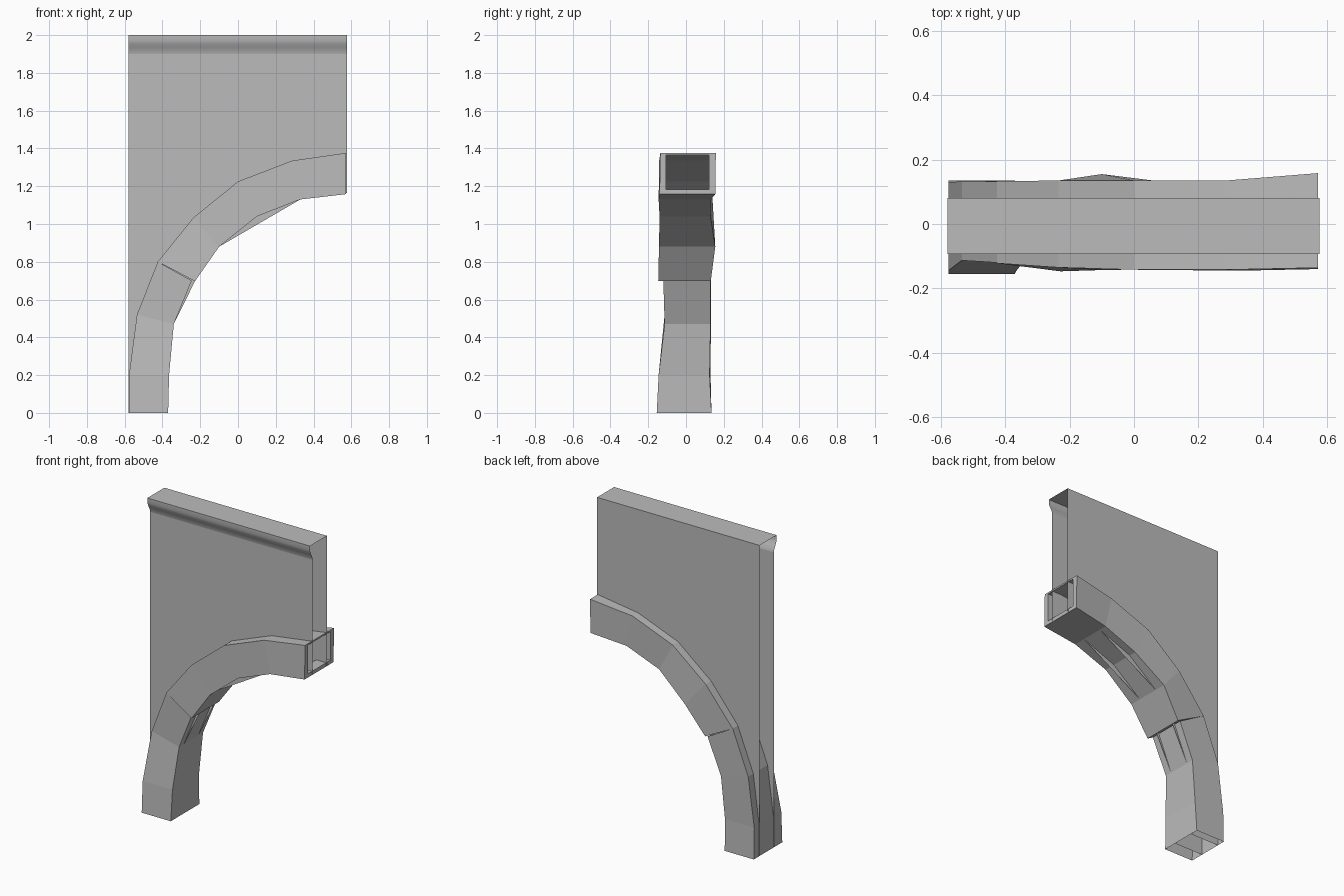
import bpy, bmesh, math

cube = bpy.data.objects.get("Cube")
if cube:
    bpy.data.objects.remove(cube)

stone = bpy.data.materials.new("grey_stone")
stone.use_nodes = True
colour = (0.5, 0.5, 0.5, 1)
stone.diffuse_color = colour
stone.node_tree.nodes["Principled BSDF"].inputs["Base Color"].default_value = colour


def finish(name, bm):
    mesh = bpy.data.meshes.new(name)
    bm.to_mesh(mesh)
    bm.free()
    mesh.materials.append(stone)
    obj = bpy.data.objects.new(name, mesh)
    bpy.context.collection.objects.link(obj)
    return obj


def loft(bm, rings, closed):
    """Join successive rings of vertices with quads."""
    for a, b in zip(rings, rings[1:]):
        n = len(a)
        for i in range(n if closed else n - 1):
            j = (i + 1) % n
            bm.faces.new((a[i], a[j], b[j], b[i]))


def beam(name, stations):
    """Hollow arch section: outer edge, inner edge, front y (outer, inner), back y (outer, inner)."""
    bm = bmesh.new()
    rings = []
    for (ox, oz), (ix, iz), (fo, fi), (bo, bi) in stations:
        corners = ((ox, fo, oz), (ix, fi, iz), (ix, bi, iz), (ox, bo, oz))
        rings.append([bm.verts.new(c) for c in corners])
    loft(bm, rings, True)
    return bm, rings


# Centre lines of the arch, outer edge and soffit
outer = [(-.577, 0), (-.577, .2), (-.535, .52), (-.425, .80),
         (-.235, 1.035), (0, 1.225), (.285, 1.335), (.572, 1.376)]
inner = [(-.37, 0), (-.365, .2), (-.34, .47), (-.245, .70),
         (-.1, .88), (.1, 1.04), (.33, 1.13), (.572, 1.158)]

# Leg: slightly waisted, open at the foot
leg_front = [(-.155, -.155), (-.145, -.145), (-.113, -.113), (-.12, -.12)]
leg_back = [(.135, .135), (.13, .125), (.132, .13), (.132, .13)]
bm, rings = beam("arch_leg", list(zip(outer, inner, leg_front, leg_back)))
bmesh.ops.recalc_face_normals(bm, faces=bm.faces[:])
finish("arch_leg", bm)

# Upper arch: starts with a small step over the leg
inner[3] = (-.228, .697)
top_front = [(-.122, -.147), (-.135, -.143), (-.142, -.14), (-.142, -.145), (-.136, -.14)]
top_back = [(.133, .131), (.135, .155), (.135, .13), (.135, .132), (.158, .155)]
bm, rings = beam("arch_top", list(zip(outer[3:], inner[3:], top_front, top_back)))
bm.faces.new(rings[0])
# Framed opening at the crown end
hole = [bm.verts.new((.572, y, z)) for y, z in
        ((-.107, 1.366), (-.107, 1.182), (.122, 1.182), (.122, 1.366))]
loft(bm, [rings[-1], hole], True)
recess = [bm.verts.new((.5, v.co.y, v.co.z)) for v in hole]
loft(bm, [hole, recess], True)
bmesh.ops.recalc_face_normals(bm, faces=bm.faces[:])
finish("arch_top", bm)

# Wall faces: open-ended sheets reaching down into the arch
left, right, back_y, front_y = -.58, .577, .08, -.065
soffit = [p for i, p in enumerate(inner) if i not in (5, 7)] + [(right, 1.165)]
for name, y, top in (("wall_front", front_y, 1.9), ("wall_back", back_y, 2)):
    bm = bmesh.new()
    outline = [(left, 0)] + soffit + [(right, top), (left, top)]
    face = bm.faces.new([bm.verts.new((x, y, z)) for x, z in outline])
    face.normal_update()
    if face.normal.y * y < 0:
        face.normal_flip()
    bmesh.ops.triangulate(bm, faces=[face])
    finish(name, bm)

# Cornice and top: one swept profile
profile = [(front_y, 1.9), (-.068, 1.915), (-.078, 1.935), (-.088, 1.955),
           (-.093, 1.97), (-.093, 2), (back_y, 2)]
bm = bmesh.new()
rings = [[bm.verts.new((x, y, z)) for y, z in profile] for x in (left, right)]
loft(bm, rings, False)
bm.normal_update()
for f in bm.faces:
    if f.normal.y > 0 or f.normal.z < -.95:
        f.normal_flip()
if max(bm.faces, key=lambda f: abs(f.normal.z)).normal.z < 0:
    bmesh.ops.reverse_faces(bm, faces=bm.faces[:])
cornice = finish("cornice", bm)
bpy.ops.object.select_all(action='DESELECT')
cornice.select_set(True)
bpy.context.view_layer.objects.active = cornice
bpy.ops.object.shade_smooth_by_angle(angle=math.radians(40))
